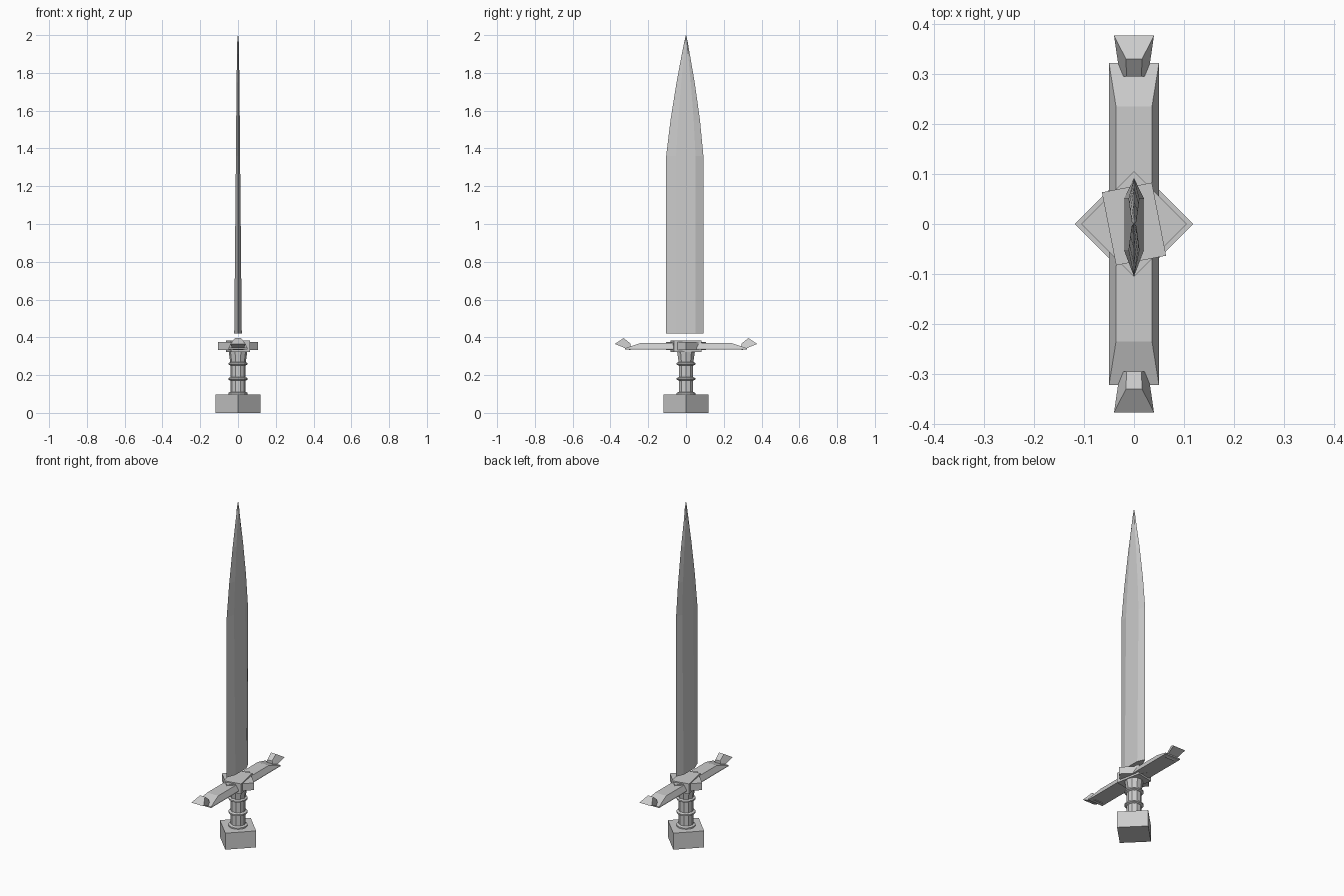
import bpy, bmesh, math
from mathutils import Matrix

if "Cube" in bpy.data.objects:
    bpy.data.objects.remove(bpy.data.objects["Cube"])

steel = bpy.data.materials.new("plain grey")
steel.diffuse_color = (0.6, 0.6, 0.6, 1)
steel.use_nodes = True
steel.node_tree.nodes["Principled BSDF"].inputs["Base Color"].default_value = steel.diffuse_color


def finish(bm, name):
    bmesh.ops.recalc_face_normals(bm, faces=bm.faces[:])
    me = bpy.data.meshes.new(name)
    bm.to_mesh(me)
    bm.free()
    me.materials.append(steel)
    ob = bpy.data.objects.new(name, me)
    bpy.context.collection.objects.link(ob)
    return ob


def loft(name, rings):
    """Skin a stack of equal-length point loops and cap both ends."""
    bm = bmesh.new()
    loops = [[bm.verts.new(p) for p in r] for r in rings]
    n = len(loops[0])
    for a, b in zip(loops, loops[1:]):
        for i in range(n):
            j = (i + 1) % n
            bm.faces.new((a[i], a[j], b[j], b[i]))
    bm.faces.new(loops[0])
    bm.faces.new(loops[-1])
    return finish(bm, name)


def circle(r, z, n):
    return [(r * math.cos(2 * math.pi * i / n), r * math.sin(2 * math.pi * i / n), z) for i in range(n)]


def box(name, size, z, angle):
    bm = bmesh.new()
    m = Matrix.Translation((0, 0, z)) @ Matrix.Rotation(math.radians(angle), 4, 'Z') @ Matrix.Diagonal((*size, 1))
    bmesh.ops.create_cube(bm, size=1, matrix=m)
    return finish(bm, name)


def hull(name, points):
    bm = bmesh.new()
    for p in points:
        bm.verts.new(p)
    bmesh.ops.convex_hull(bm, input=bm.verts[:])
    bmesh.ops.dissolve_limit(bm, angle_limit=0.01, verts=bm.verts[:], edges=bm.edges[:])
    return finish(bm, name)


# Blade: six-sided section that floats just above the guard and narrows to a point
rings = []
for z, y0, y1, t in [(0.42, -0.105, 0.092, 0.02), (1.36, -0.105, 0.092, 0.011),
                     (1.55, -0.082, 0.074, 0.0095), (1.75, -0.050, 0.046, 0.0075),
                     (1.90, -0.022, 0.020, 0.0055), (1.96, -0.010, 0.010, 0.0045),
                     (2.0, -0.001, 0.001, 0.001)]:
    a, b = y0 * 0.5, y1 * 0.55
    rings.append([(0, y0, z), (t, a, z), (t, b, z), (0, y1, z), (-t, b, z), (-t, a, z)])
loft("blade", rings)

# Pommel and guard centre blocks
box("pommel", (0.167, 0.167, 0.097), 0.0485, 45)
box("guard_diamond", (0.149, 0.149, 0.042), 0.355, 45)
box("guard_block", (0.102, 0.149, 0.06), 0.353, 11)

# Grip with flared top, and its rings
loft("grip", [circle(r, z, 10) for r, z in [(0.04, 0.09), (0.04, 0.26), (0.05, 0.33)]])
for i, z in enumerate((0.102, 0.18, 0.26)):
    loft(f"grip_ring_{i + 1}", [circle(r, z + dz, 14) for r, dz in
                                [(0.038, -0.01), (0.051, -0.004), (0.051, 0.004), (0.038, 0.01)]])

# Guard bar: chamfered top that slopes down at both ends
hull("guard_bar", [(sx * x, sy * y, z) for sx in (1, -1) for sy in (1, -1)
                   for x, y, z in [(0.036, 0.235, 0.371), (0.05, 0.235, 0.338),
                                   (0.05, 0.322, 0.343), (0.05, 0.322, 0.336)]])

# Wedge-shaped guard tips
for side, s in (("left", -1), ("right", 1)):
    hull(f"guard_tip_{side}", [(sx * x, s * y, z) for sx in (1, -1)
                               for x, y, z in [(0.04, 0.377, 0.365), (0.016, 0.33, 0.396),
                                               (0.015, 0.295, 0.368), (0.028, 0.295, 0.332)]])
